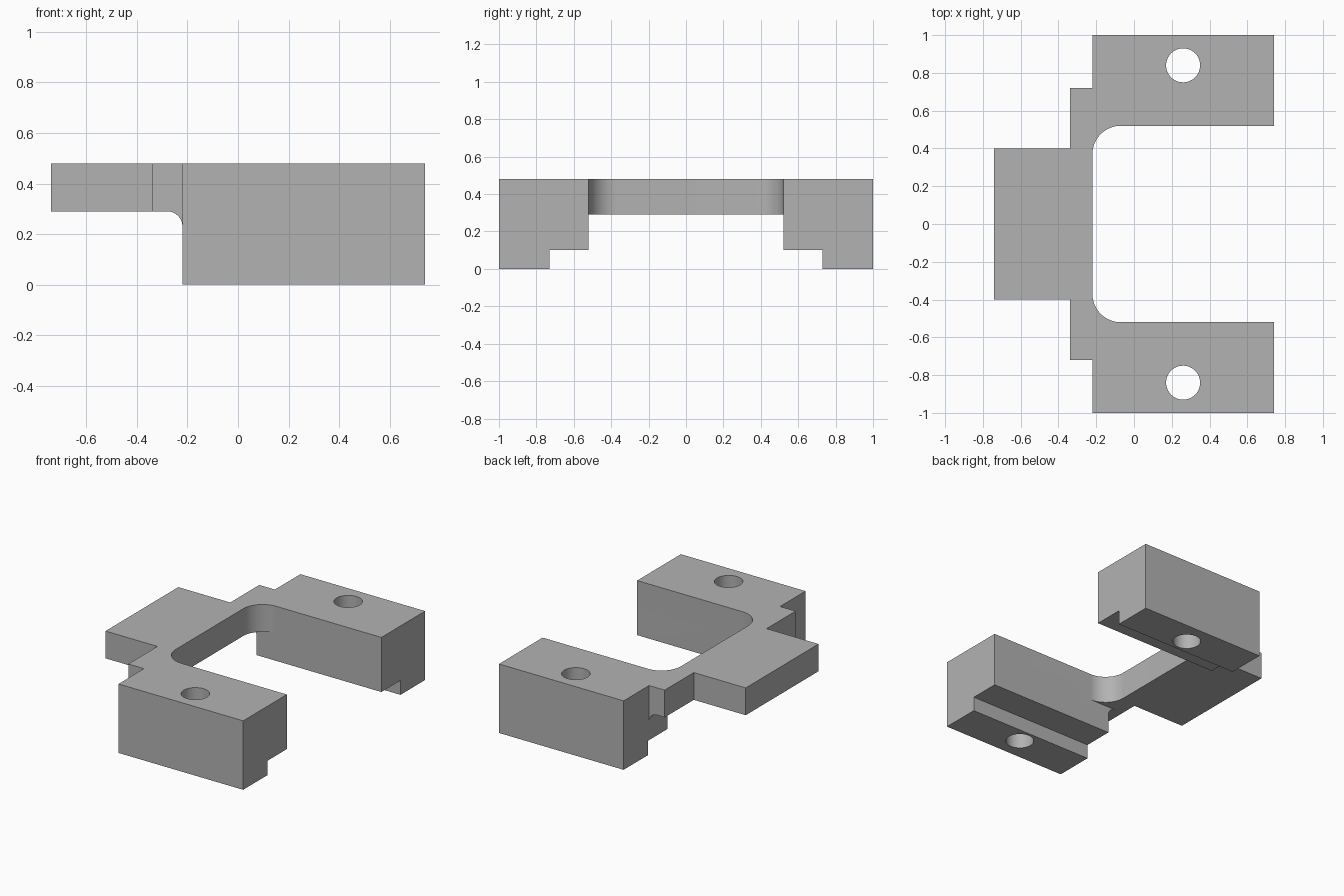
import bpy
import bmesh
from math import sin, cos, pi, radians
from mathutils import Vector

cube = bpy.data.objects.get("Cube")
if cube:
    bpy.data.objects.remove(cube, do_unlink=True)

# Main dimensions
FRONT, LEG_X, TAIL_X, NOTCH_X = 0.74, -0.22, -0.74, -0.34
HEIGHT, PLATE_Z, STEP_Z = 0.48, 0.29, 0.10
LEG_Y, STEP_Y, NOTCH_Y, TAIL_Y = 0.52, 0.73, 0.72, 0.40
ROUND, FILLET = 0.15, 0.06
HOLE_X, HOLE_Y, HOLE_R = 0.26, 0.84, 0.09

grey = bpy.data.materials.new("plain grey")
grey.use_nodes = True
colour = (0.45, 0.45, 0.45, 1)
grey.diffuse_color = colour
grey.node_tree.nodes["Principled BSDF"].inputs["Base Color"].default_value = colour


def arc(cx, cy, r, start, end, steps=16):
    angles = [start + (end - start) * i / steps for i in range(steps + 1)]
    return [(cx + r * cos(a), cy + r * sin(a)) for a in angles]


def prism(name, outline, low, high, axis="z"):
    """Extrude a closed outline along z, or an x-z outline along y."""
    def place(u, v):
        return (u, v, low) if axis == "z" else (u, low, v)
    bm = bmesh.new()
    face = bm.faces.new([bm.verts.new(place(u, v)) for u, v in outline])
    grown = bmesh.ops.extrude_face_region(bm, geom=[face])["geom"]
    move = Vector((0, 0, high - low) if axis == "z" else (0, high - low, 0))
    bmesh.ops.translate(bm, vec=move,
                        verts=[g for g in grown if isinstance(g, bmesh.types.BMVert)])
    bmesh.ops.recalc_face_normals(bm, faces=bm.faces)
    mesh = bpy.data.meshes.new(name)
    bm.to_mesh(mesh)
    bm.free()
    mesh.materials.append(grey)
    obj = bpy.data.objects.new(name, mesh)
    bpy.context.collection.objects.link(obj)
    return obj


def rectangle(x0, x1, y):
    return [(x0, -y), (x1, -y), (x1, y), (x0, y)]


# Bracket outline seen from above: one half, then its mirror
half = arc(LEG_X + ROUND, LEG_Y - ROUND, ROUND, pi, pi / 2)
half += [(FRONT, LEG_Y), (FRONT, 1), (LEG_X, 1), (LEG_X, NOTCH_Y),
         (NOTCH_X, NOTCH_Y), (NOTCH_X, TAIL_Y), (TAIL_X, TAIL_Y)]
bracket = prism("bracket", half + [(x, -y) for x, y in reversed(half)], 0, HEIGHT)

# Cutters: space below the plate with its fillet, gap between legs, foot steps, bolt holes
under = [(-1, -0.1), (LEG_X, -0.1)]
under += arc(LEG_X - FILLET, PLATE_Z - FILLET, FILLET, 0, pi / 2, 10)
under += [(-1, PLATE_Z)]
cutters = [
    prism("plate_undercut", under, -0.8, 0.8, "y"),
    prism("leg_gap", rectangle(-1, 1, LEG_Y), -0.1, PLATE_Z),
    prism("foot_step", rectangle(-1, 1, STEP_Y), -0.1, STEP_Z),
]
for side in (-1, 1):
    ring = arc(HOLE_X, side * HOLE_Y, HOLE_R, 0, 2 * pi, 48)[:-1]
    cutters.append(prism("bolt_hole", ring, -0.1, HEIGHT + 0.1))

for cutter in cutters:
    cutter.hide_render = True
    cut = bracket.modifiers.new(cutter.name, "BOOLEAN")
    cut.operation = "DIFFERENCE"
    cut.solver = "EXACT"
    cut.object = cutter

# Bake the cuts and discard the cutters
bpy.context.view_layer.update()
evaluated = bracket.evaluated_get(bpy.context.evaluated_depsgraph_get())
baked = bpy.data.meshes.new_from_object(evaluated)
bracket.modifiers.clear()
bracket.data = baked
for cutter in cutters:
    bpy.data.objects.remove(cutter, do_unlink=True)

# Smooth rounds, sharp edges elsewhere
bpy.ops.object.select_all(action="DESELECT")
bracket.select_set(True)
bpy.context.view_layer.objects.active = bracket
bpy.ops.object.shade_smooth_by_angle(angle=radians(30))
